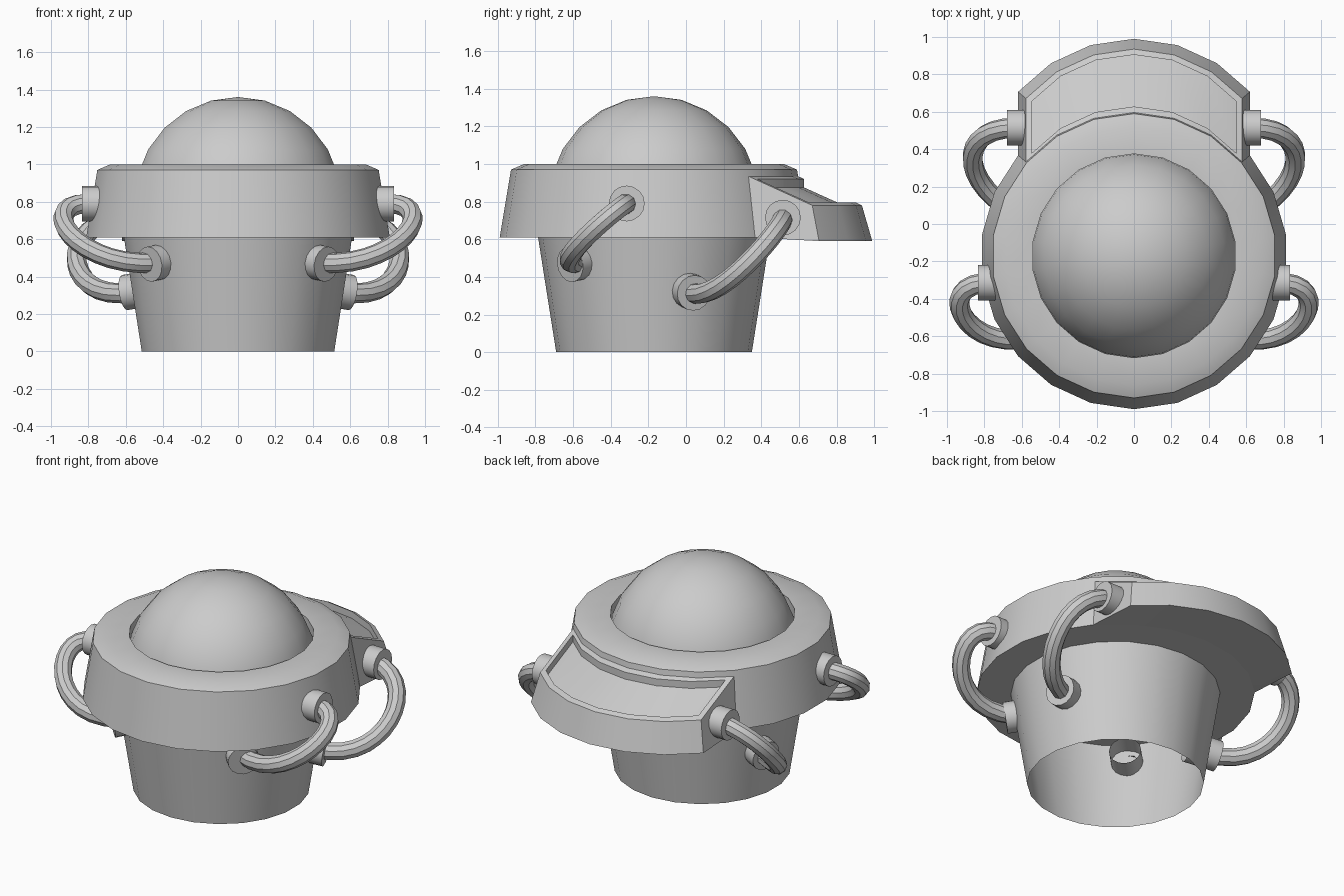
import bpy, bmesh, math
from mathutils import Vector

if "Cube" in bpy.data.objects:
    bpy.data.objects.remove(bpy.data.objects["Cube"])

N = 22          # sides of the round parts
CY = -0.17      # y of the round parts' axis
STEP = 2 * math.pi / N


def make_object(name, bm, mirror=False):
    bmesh.ops.recalc_face_normals(bm, faces=bm.faces)
    me = bpy.data.meshes.new(name)
    bm.to_mesh(me)
    bm.free()
    ob = bpy.data.objects.new(name, me)
    bpy.context.collection.objects.link(ob)
    finish(ob, mirror)
    return ob


def finish(ob, mirror):
    bpy.ops.object.select_all(action='DESELECT')
    bpy.context.view_layer.objects.active = ob
    ob.select_set(True)
    bpy.ops.object.shade_smooth_by_angle(angle=math.radians(30))
    if mirror:
        ob.modifiers.new("Mirror", 'MIRROR').use_mirror_merge = False


def lathe(name, profile):
    """Revolve (radius, z) points around the body axis."""
    bm = bmesh.new()
    rings = []
    for r, z in profile:
        if r == 0:
            rings.append([bm.verts.new((0, CY, z))] * N)
        else:
            rings.append([bm.verts.new((r * math.sin(i * STEP), CY + r * math.cos(i * STEP), z))
                          for i in range(N)])
    for a, b in zip(rings, rings[1:]):
        for i in range(N):
            j = (i + 1) % N
            quad = list(dict.fromkeys((a[i], a[j], b[j], b[i])))
            bm.faces.new(quad)
    return make_object(name, bm)


# Tapered bucket, open underneath
lathe("bucket", [(0.52, 0), (0.617, 0.615)])

# Wide flared collar ring with a socket for the dome
lathe("ring", [(0, 0.61), (0.82, 0.61), (0.76, 0.97), (0.69, 1.0), (0.545, 1.0), (0.545, 0.85)])

# Dome
lathe("dome", [(0.56 * math.sin(math.radians(a)), 0.80 + 0.56 * math.cos(math.radians(a)))
               for a in range(0, 91, 15)])

# Sloped rear panel: the ring's back edge swept backwards, with a recessed top
bm = bmesh.new()


def row(r, cy, z):
    return [bm.verts.new((r * math.sin(k * STEP), cy + r * math.cos(k * STEP), z))
            for k in range(-3, 4)]


near_bottom = row(0.82, CY, 0.61)
rear_bottom = row(0.82, 0.17, 0.59)
rear_top = row(0.765, 0.17, 0.78)
rear_inner = row(0.725, 0.18, 0.795)
rear_floor = row(0.725, 0.18, 0.75)
near_floor = row(0.725, CY + 0.073, 0.875)
near_inner = row(0.725, CY + 0.073, 0.92)
near_top = row(0.765, CY, 0.935)
rows = [near_bottom, rear_bottom, rear_top, rear_inner, rear_floor, near_floor, near_inner, near_top]
for a, b in zip(rows, rows[1:] + rows[:1]):
    for i in range(6):
        bm.faces.new((a[i], a[i + 1], b[i + 1], b[i]))
for e in (0, -1):
    for loop in ((near_bottom, rear_bottom, rear_top, near_top),
                 (near_top, rear_top, rear_inner, near_inner),
                 (near_inner, rear_inner, rear_floor, near_floor)):
        bm.faces.new([r[e] for r in loop])
make_object("rear_panel", bm)


def socket(name, base, direction, inner, outer, r=0.095):
    """Short pipe fitting along a direction, open at its inner end."""
    bm = bmesh.new()
    rot = Vector(direction).to_track_quat('Z', 'Y')
    ends = [[bm.verts.new(Vector(base) + rot @ Vector((r * math.cos(t), r * math.sin(t), h)))
             for t in (i * math.pi / 8 for i in range(16))] for h in (inner, outer)]
    for i in range(16):
        j = (i + 1) % 16
        bm.faces.new((ends[0][i], ends[0][j], ends[1][j], ends[1][i]))
    bm.faces.new(ends[1])
    make_object(name, bm, True)


def hose(name, p0, h0, h1, p1):
    """Bent tube along one Bezier segment, mirrored to the other side."""
    cu = bpy.data.curves.new(name, 'CURVE')
    cu.dimensions = '3D'
    cu.bevel_depth = 0.054
    cu.bevel_resolution = 3
    cu.resolution_u = 14
    sp = cu.splines.new('BEZIER')
    sp.bezier_points.add(1)
    a, b = sp.bezier_points
    for p in (a, b):
        p.handle_left_type = p.handle_right_type = 'FREE'
    a.co, a.handle_left, a.handle_right = p0, p0, h0
    b.co, b.handle_left, b.handle_right = p1, h1, p1
    ob = bpy.data.objects.new(name, cu)
    bpy.context.collection.objects.link(ob)
    bpy.ops.object.select_all(action='DESELECT')
    bpy.context.view_layer.objects.active = ob
    ob.select_set(True)
    bpy.ops.object.convert(target='MESH')
    finish(bpy.context.view_layer.objects.active, True)


# Front hoses and their fittings
socket("front_upper_fitting", (0.78, -0.315, 0.79), (1, 0, 0), -0.04, 0.055)
socket("front_lower_fitting", (0.43, -0.575, 0.475), (0.72, -0.69, -0.15), -0.12, 0.06)
hose("front_hose", (0.80, -0.315, 0.79), (1.10, -0.34, 0.79), (0.86, -0.76, 0.44), (0.44, -0.57, 0.475))

# Rear hoses and their fittings
socket("rear_upper_fitting", (0.60, 0.515, 0.715), (1, 0, 0), -0.02, 0.08)
socket("rear_lower_fitting", (0.54, 0.02, 0.325), (0.94, 0.33, -0.15), -0.12, 0.07)
hose("rear_hose", (0.62, 0.515, 0.715), (0.98, 0.52, 0.67), (0.93, 0.17, 0.24), (0.54, 0.02, 0.32))
